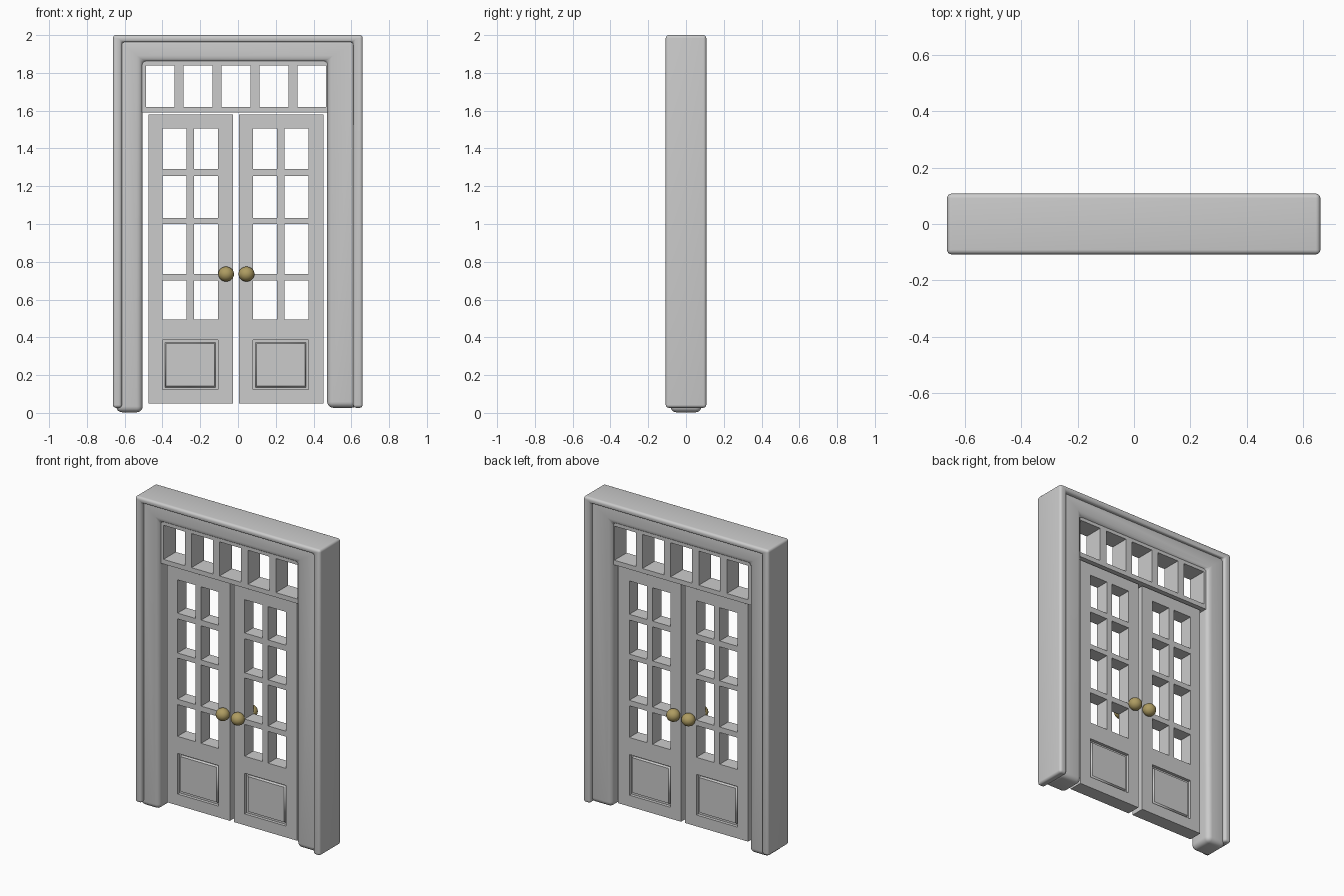
import bpy
import bmesh

if "Cube" in bpy.data.objects:
    bpy.data.objects.remove(bpy.data.objects["Cube"])


def finish(ob):
    """Bake modifiers, then smooth only the rounded edges."""
    bpy.ops.object.select_all(action='DESELECT')
    ob.select_set(True)
    bpy.context.view_layer.objects.active = ob
    bpy.ops.object.convert(target='MESH')
    bpy.ops.object.shade_smooth_by_angle()


def sheet(name, bm, depth, bevel=0.0, dx=0.0):
    """Turn a flat sheet in the xz plane into a slab centred on y = 0."""
    bmesh.ops.recalc_face_normals(bm, faces=bm.faces)
    me = bpy.data.meshes.new(name)
    bm.to_mesh(me)
    bm.free()
    ob = bpy.data.objects.new(name, me)
    bpy.context.collection.objects.link(ob)
    ob.location.x = dx
    sol = ob.modifiers.new("thickness", 'SOLIDIFY')
    sol.thickness = depth
    sol.offset = 0
    if bevel:
        bev = ob.modifiers.new("rounding", 'BEVEL')
        bev.width = bevel
        bev.segments = 5
    finish(ob)
    return ob


def arch(name, left, right, top, foot_left, foot_right, depth, bevel):
    """Upside-down U; left/right/top are (outer, inner) pairs."""
    pts = [(left[0], foot_left), (left[1], foot_left), (left[1], top[1]),
           (right[1], top[1]), (right[1], foot_right), (right[0], foot_right),
           (right[0], top[0]), (left[0], top[0])]
    bm = bmesh.new()
    bm.faces.new([bm.verts.new((x, 0, z)) for x, z in pts])
    sheet(name, bm, depth, bevel)


def lattice(name, xs, zs, is_hole, depth, dx=0.0):
    """Grid slab with open cells where is_hole(column, row)."""
    bm = bmesh.new()
    v = [[bm.verts.new((x, 0, z)) for z in zs] for x in xs]
    for i in range(len(xs) - 1):
        for j in range(len(zs) - 1):
            if not is_hole(i, j):
                bm.faces.new((v[i][j], v[i + 1][j], v[i + 1][j + 1], v[i][j + 1]))
    sheet(name, bm, depth, dx=dx)


def raised_panel(name, x0, x1, z0, z1, dx):
    """Recessed panel with a raised field on both faces."""
    bm = bmesh.new()
    bm.faces.new([bm.verts.new(p) for p in
                  ((x0, 0, z0), (x1, 0, z0), (x1, 0, z1), (x0, 0, z1))])
    ob = sheet(name, bm, 0.05, dx=dx)
    bm = bmesh.new()
    bm.from_mesh(ob.data)
    bm.normal_update()
    faces = [f for f in bm.faces if abs(f.normal.y) > 0.9]
    bmesh.ops.inset_individual(bm, faces=faces, thickness=0.018, depth=0)
    bmesh.ops.inset_individual(bm, faces=faces, thickness=0.008, depth=0.014)
    bm.to_mesh(ob.data)
    bm.free()


# Outer frame and rounded inner casing
arch("outer_frame", (-0.662, -0.615), (0.66, 0.61), (2.0, 1.963),
     0.027, 0.027, 0.215, 0.016)
arch("inner_casing", (-0.645, -0.505), (0.635, 0.472), (1.985, 1.86),
     0.003, 0.027, 0.165, 0.032)

# Transom with five lights
lattice("transom",
        [-0.507, -0.488, -0.335, -0.288, -0.135, -0.087,
         0.066, 0.114, 0.267, 0.314, 0.467, 0.474],
        [1.59, 1.62, 1.84, 1.862],
        lambda i, j: i % 2 == 1 and j == 1, 0.125)

# Two door leaves with glazing bars, lower panel and knobs
brass = bpy.data.materials.new("brass")
brass.diffuse_color = (0.42, 0.33, 0.12, 1)
brass.use_nodes = True
brass.node_tree.nodes["Principled BSDF"].inputs["Base Color"].default_value = brass.diffuse_color
door_x = [-0.475, -0.40, -0.272, -0.232, -0.106, -0.026]
door_z = [0.05, 0.123, 0.385, 0.495, 0.70, 0.735, 1.0,
          1.033, 1.253, 1.29, 1.505, 1.58]


def door_hole(i, j):
    if j == 1:
        return 1 <= i <= 3
    return j % 2 == 1 and i in (1, 3)


for side, dx, knob_x in (("left", 0.0, -0.063), ("right", 0.479, 0.045)):
    lattice(side + "_door", door_x, door_z, door_hole, 0.09, dx)
    raised_panel(side + "_door_panel", -0.40, -0.106, 0.123, 0.385, dx)
    for face, s in (("front", -1), ("back", 1)):
        bpy.ops.mesh.primitive_uv_sphere_add(
            segments=32, ring_count=16, radius=0.041,
            location=(knob_x, s * 0.066, 0.735))
        knob = bpy.context.object
        knob.name = f"{side}_{face}_knob"
        knob.scale = (1.02, 0.98, 0.96)
        knob.data.materials.append(brass)
        finish(knob)
